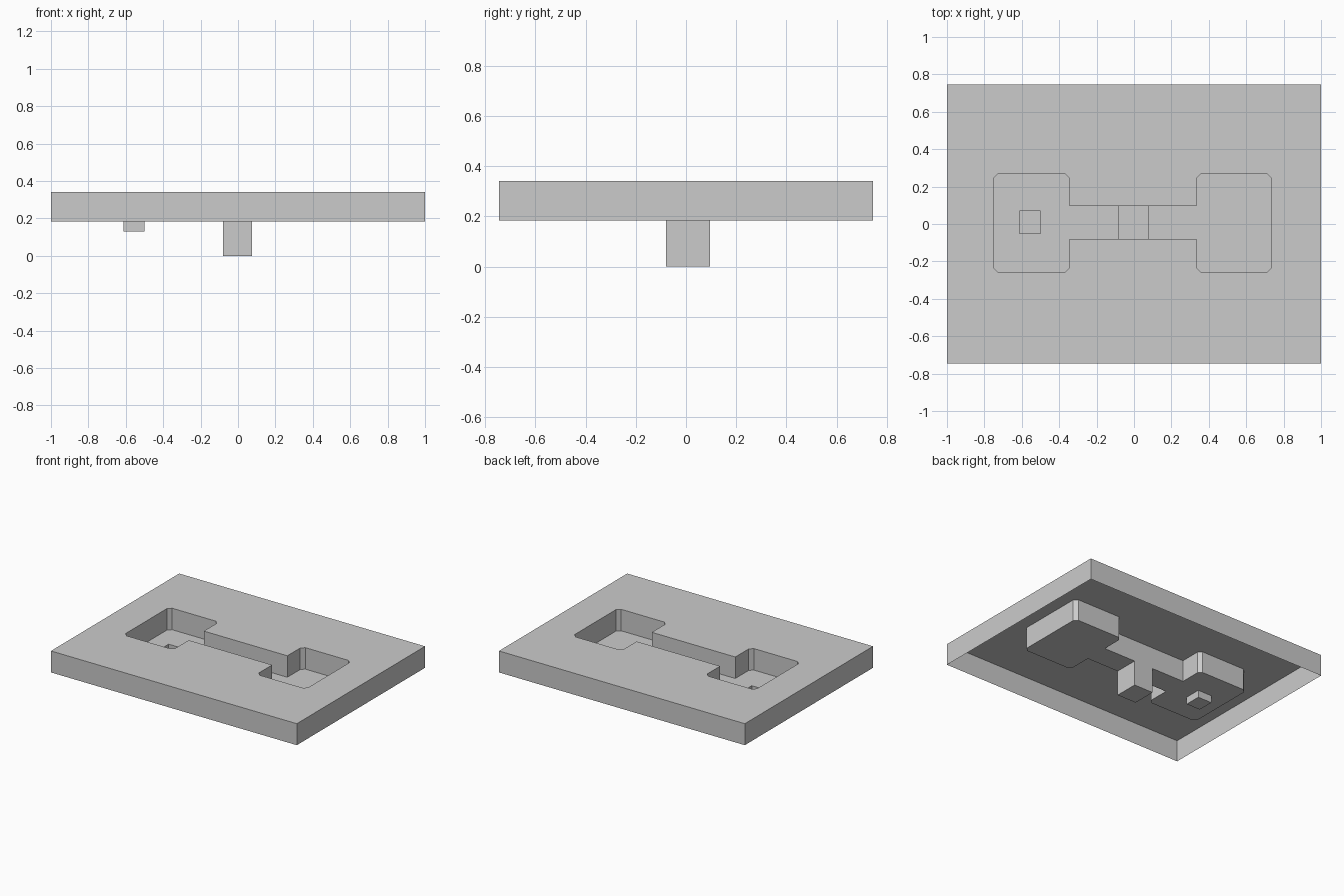
import bpy, bmesh

if "Cube" in bpy.data.objects:
    bpy.data.objects.remove(bpy.data.objects["Cube"])

TOP, FLOOR, PEG, BASE = 0.342, 0.184, 0.131, 0.0
CH = 0.025                       # corner chamfer of the pads
PY0, PY1 = -0.26, 0.27           # pad extents in y
CY0, CY1 = -0.08, 0.096          # channel extents in y
SX0, SX1 = -0.081, 0.075         # stem extents in x
LX0, LX1, RX0, RX1 = -0.75, -0.345, 0.334, 0.735


def rect(x0, x1, y0, y1):
    return [(x0, y0), (x1, y0), (x1, y1), (x0, y1)]


def pad(outer, inner):
    """Open chamfered outline from the channel's lower to its upper corner."""
    s = CH if outer > inner else -CH
    return [(inner, CY0), (inner, PY0 + CH), (inner + s, PY0), (outer - s, PY0),
            (outer, PY0 + CH), (outer, PY1 - CH), (outer - s, PY1),
            (inner + s, PY1), (inner, PY1 - CH), (inner, CY1)]


def walls(bm, loop, z0, z1):
    lo = [bm.verts.new((x, y, z0)) for x, y in loop]
    hi = [bm.verts.new((x, y, z1)) for x, y in loop]
    for i in range(len(loop)):
        j = (i + 1) % len(loop)
        bm.faces.new((lo[i], lo[j], hi[j], hi[i]))


def sheet(bm, z, *loops):
    """Flat face at height z; loops after the first are holes."""
    edges = []
    for loop in loops:
        vs = [bm.verts.new((x, y, z)) for x, y in loop]
        edges += [bm.edges.new((vs[i - 1], vs[i])) for i in range(len(vs))]
    bmesh.ops.triangle_fill(bm, edges=edges, use_beauty=True,
                            use_dissolve=False, normal=(0, 0, 1))


left, right = pad(LX0, LX1), pad(RX1, RX0)
stem_left, stem_right = [(SX0, CY1), (SX0, CY0)], [(SX1, CY1), (SX1, CY0)]
recess = (right + stem_right[:1] + stem_left[:1] + left[::-1]
          + stem_left[1:] + stem_right[1:])
plate = rect(-1, 1, -0.745, 0.745)
stem = rect(SX0, SX1, CY0, CY1)
peg = rect(-0.613, -0.5, -0.05, 0.07)

bm = bmesh.new()
# Plate with open underside
walls(bm, plate, FLOOR, TOP)
sheet(bm, TOP, plate, recess)
# Dumbbell recess
walls(bm, recess, FLOOR, TOP)
sheet(bm, FLOOR, left + stem_left, peg)
sheet(bm, FLOOR, right + stem_right)
# Hollow stem and small peg hanging below the recess
for loop, z in ((stem, BASE), (peg, PEG)):
    walls(bm, loop, z, FLOOR)
    sheet(bm, z, loop)

# Weld the skin and face it outward
bmesh.ops.remove_doubles(bm, verts=bm.verts[:], dist=1e-4)
bmesh.ops.recalc_face_normals(bm, faces=bm.faces[:])
bm.normal_update()
if any(f.normal.z < -0.5 and f.calc_center_median().z > TOP - 0.01 for f in bm.faces):
    bmesh.ops.reverse_faces(bm, faces=bm.faces[:])
bmesh.ops.dissolve_limit(bm, angle_limit=0.01, verts=bm.verts[:], edges=bm.edges[:])

mesh = bpy.data.meshes.new("recessed_plate")
bm.to_mesh(mesh)
bm.free()
bpy.context.collection.objects.link(bpy.data.objects.new("recessed_plate", mesh))
